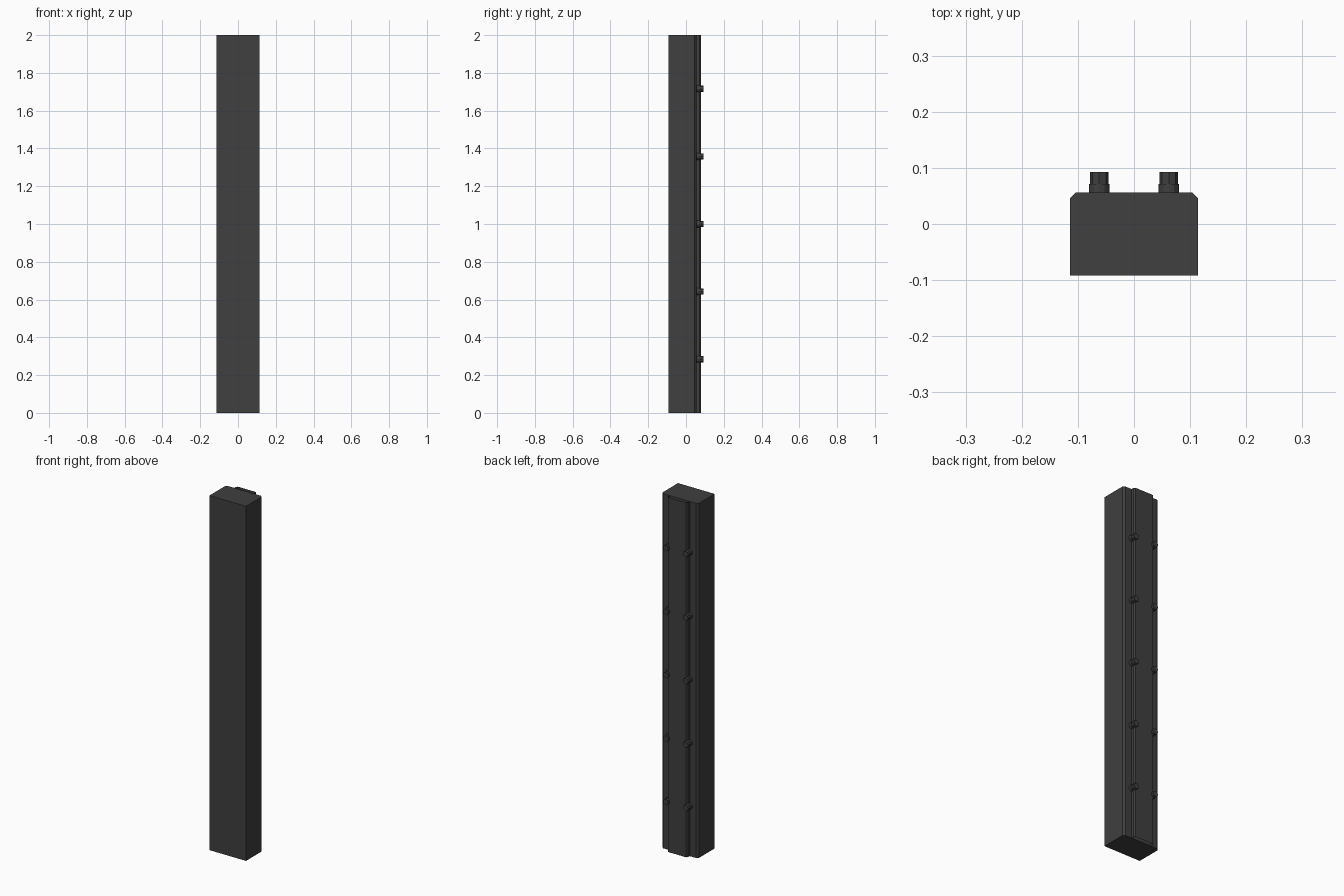
import bpy, bmesh
from math import radians
from mathutils import Matrix, Vector

if "Cube" in bpy.data.objects:
    bpy.data.objects.remove(bpy.data.objects["Cube"])

H = 2.0
dark = bpy.data.materials.new("dark_metal")
dark.diffuse_color = (0.05, 0.05, 0.05, 1)
dark.use_nodes = True
dark.node_tree.nodes["Principled BSDF"].inputs["Base Color"].default_value = dark.diffuse_color


def finish(name, bm, fix_normals=True):
    if fix_normals:
        bmesh.ops.recalc_face_normals(bm, faces=bm.faces)
    me = bpy.data.meshes.new(name)
    bm.to_mesh(me)
    bm.free()
    me.materials.append(dark)
    ob = bpy.data.objects.new(name, me)
    bpy.context.collection.objects.link(ob)
    return ob


def extrude_up(bm, geom):
    res = bmesh.ops.extrude_face_region(bm, geom=geom)
    verts = [g for g in res["geom"] if isinstance(g, bmesh.types.BMVert)]
    bmesh.ops.translate(bm, verts=verts, vec=(0, 0, H))


# Main column: rectangle with chamfered back corners
half = [(0.114, -0.0915), (0.114, 0.046), (0.103, 0.0565)]
bm = bmesh.new()
outline = half + [(-x, y) for x, y in reversed(half)]
face = bm.faces.new([bm.verts.new((x, y, 0)) for x, y in outline])
extrude_up(bm, [face])
finish("column", bm)

# Thin folded cover sheet on the back, open at both ends
half = [(0.063, 0.0565), (0.063, 0.071), (0.056, 0.079)]
outline = half + [(-x, y) for x, y in reversed(half)]
bm = bmesh.new()
low = [bm.verts.new((x, y, 0)) for x, y in outline]
high = [bm.verts.new((x, y, H)) for x, y in outline]
for i in range(len(low) - 1):
    bm.faces.new((low[i + 1], low[i], high[i], high[i + 1]))
bm.normal_update()
for f in bm.faces:
    if f.normal.dot(f.calc_center_median() - Vector((0, 0.05, 1))) < 0:
        f.normal_flip()
finish("back_cover", bm, False)

# Bolts with a wider collar, in two columns of five
def cylinder(bm, x, z, y0, y1, r, sides):
    mat = Matrix.Translation((x, (y0 + y1) / 2, z)) @ Matrix.Rotation(radians(-90), 4, 'X')
    bmesh.ops.create_cone(bm, cap_ends=True, segments=sides, radius1=r,
                          radius2=r, depth=y1 - y0, matrix=mat)


for side, x in (("left", -0.062), ("right", 0.062)):
    for i in range(5):
        z = 1.0 + (i - 2) * 0.358
        bm = bmesh.new()
        cylinder(bm, x, z, 0.0565, 0.071, 0.0185, 12)
        cylinder(bm, x, z, 0.071, 0.0925, 0.0165, 8)
        finish(f"{side}_bolt_{i + 1}", bm)
